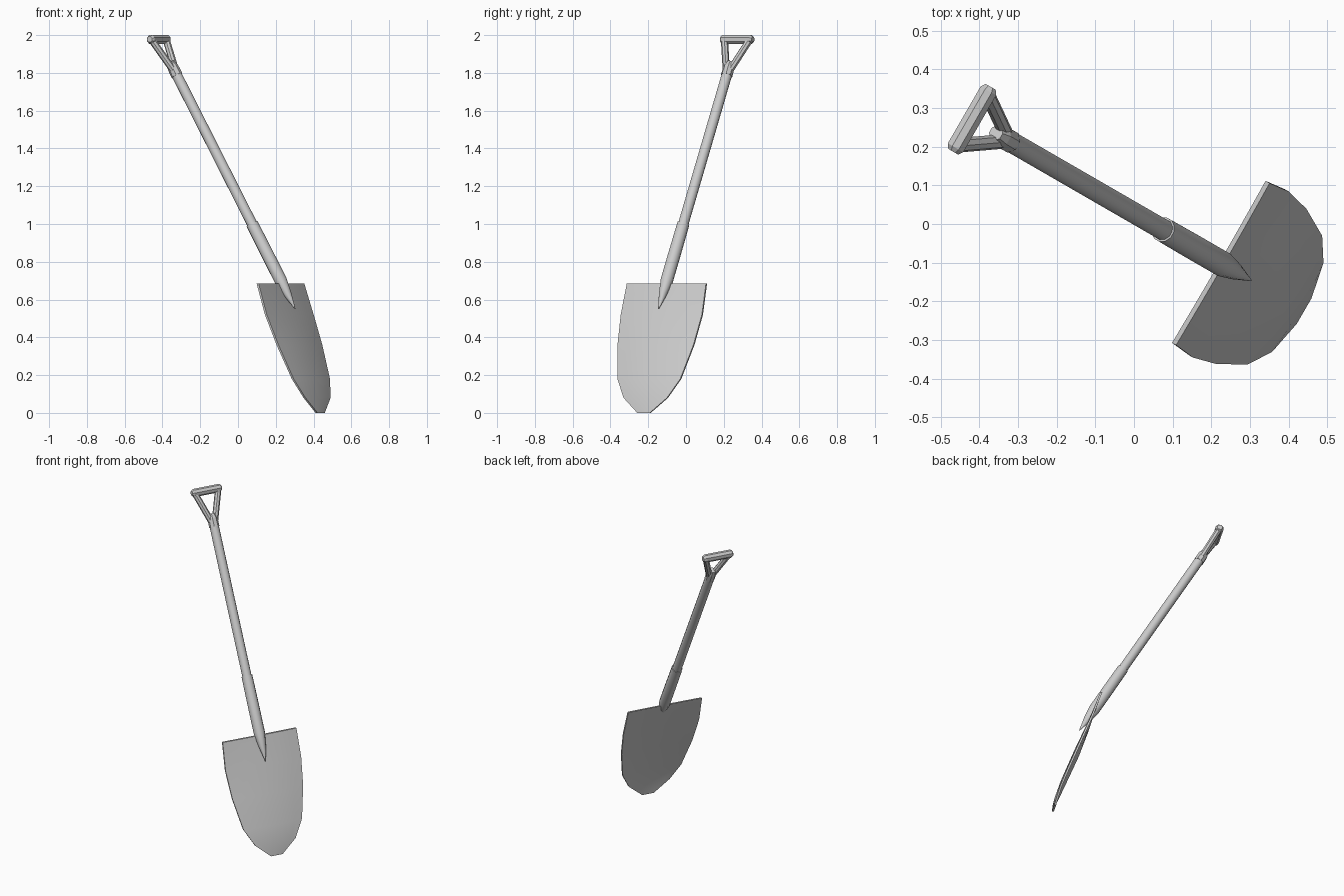
import bpy, bmesh, math
from mathutils import Vector

if "Cube" in bpy.data.objects:
    bpy.data.objects.remove(bpy.data.objects["Cube"])

# Shovel frame: u leans away from the handle, v runs across the blade
U = Vector((0.866, -0.5, 0))
V = Vector((0.5, 0.866, 0))


def P(u, v, z):
    return U * u + V * (v + 0.025) + Vector((0, 0, z))


def axis(z):
    """Point on the straight handle line at height z."""
    return P(0.072 + (1.0 - z) * 0.584, 0, z)


def finish(name, bm, smooth):
    bmesh.ops.recalc_face_normals(bm, faces=bm.faces)
    me = bpy.data.meshes.new(name)
    bm.to_mesh(me)
    bm.free()
    ob = bpy.data.objects.new(name, me)
    bpy.context.collection.objects.link(ob)
    if smooth:
        bpy.ops.object.select_all(action='DESELECT')
        ob.select_set(True)
        bpy.context.view_layer.objects.active = ob
        bpy.ops.object.shade_smooth_by_angle(angle=math.radians(40))
    return ob


def tube(name, stations, n, smooth=False):
    """Capped tube through (point, radius) stations along a straight line."""
    d = (stations[-1][0] - stations[0][0]).normalized()
    side = V if abs(d.dot(V)) < 0.9 else U
    a = (side - d * side.dot(d)).normalized()
    b = d.cross(a)
    bm = bmesh.new()
    rings = []
    for p, r in stations:
        angs = [2 * math.pi * (i + 0.5) / n for i in range(n)]
        rings.append([bm.verts.new(p + (a * math.cos(t) + b * math.sin(t)) * r) for t in angs])
    for r0, r1 in zip(rings, rings[1:]):
        for i in range(n):
            j = (i + 1) % n
            bm.faces.new((r0[i], r0[j], r1[j], r1[i]))
    bm.faces.new(rings[0])
    bm.faces.new(rings[-1])
    return finish(name, bm, smooth)


# Blade: rows of (height, front u, half width, bulge)
rows = [(0.685, 0.251, 0.242, 0.002), (0.52, 0.305, 0.248, 0.012),
        (0.36, 0.367, 0.232, 0.016), (0.18, 0.437, 0.192, 0.014),
        (0.08, 0.475, 0.133, 0.007), (0.0, 0.494, 0.038, 0.0)]
cols = 8
bm = bmesh.new()
grid = []
for z, u, w, bulge in rows:
    ss = [2 * i / cols - 1 for i in range(cols + 1)]
    grid.append([bm.verts.new(P(u + bulge * (1 - s * s), s * w, z)) for s in ss])
for r0, r1 in zip(grid, grid[1:]):
    for i in range(cols):
        bm.faces.new((r0[i], r0[i + 1], r1[i + 1], r1[i]))
ext = bmesh.ops.extrude_face_region(bm, geom=bm.faces[:], use_keep_orig=True)
bmesh.ops.translate(bm, vec=U * -0.012,
                    verts=[g for g in ext['geom'] if isinstance(g, bmesh.types.BMVert)])
finish("blade", bm, True)

# Metal socket fading to a point on the blade
tube("socket", [(axis(1.0), 0.033), (axis(0.85), 0.034), (axis(0.70), 0.034),
                (axis(0.63), 0.022), (axis(0.55), 0.002)], 12, True)

# Wooden shaft
tube("shaft", [(axis(0.97), 0.028), (axis(1.82), 0.028)], 12, True)

# Collar and D-shaped grip
tube("grip_collar", [(axis(1.785), 0.031), (axis(1.83), 0.030), (axis(1.855), 0.020)], 8)
top = axis(1.977)
for side, label in ((-1, "left"), (1, "right")):
    tube("grip_arm_" + label, [(axis(1.81) + V * side * 0.010, 0.019),
                               (top + V * side * 0.078, 0.019)], 8)
tube("grip_bar", [(top - V * 0.097, 0.016), (top - V * 0.085, 0.025),
                  (top + V * 0.085, 0.025), (top + V * 0.097, 0.016)], 8)
